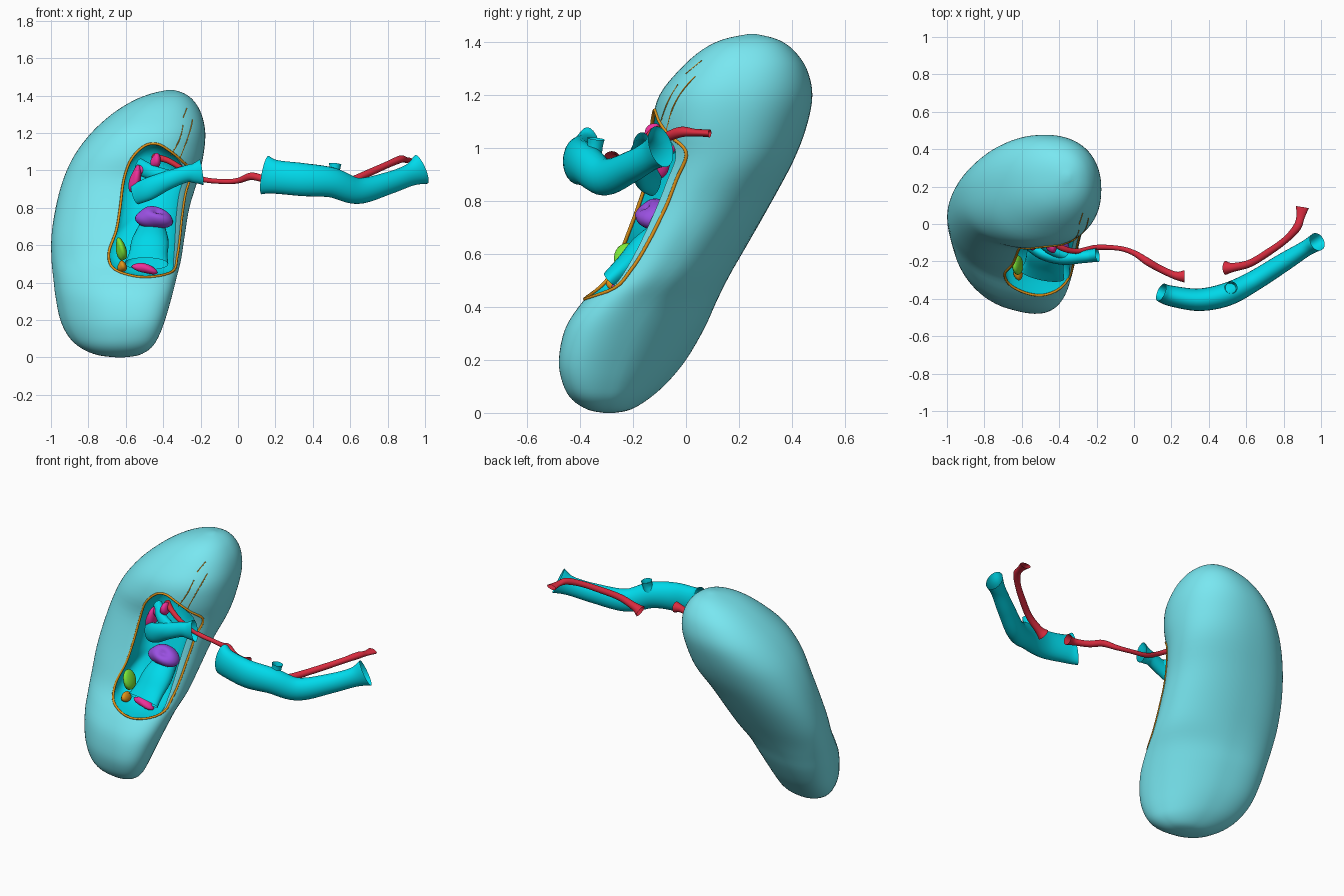
import bpy, bmesh, math
from mathutils import Vector
from mathutils.bvhtree import BVHTree


def material(name, rgb):
    m = bpy.data.materials.new(name)
    m.diffuse_color = (*rgb, 1)
    return m


SHELL = material("shell", (0.19, 0.80, 0.88))
CYAN = material("cyan", (0.0, 0.70, 0.83))
RED = material("red", (0.70, 0.025, 0.05))
ORANGE = material("orange", (0.75, 0.30, 0.01))
GREEN = material("green", (0.20, 0.80, 0.04))
PINK = material("pink", (0.85, 0.03, 0.32))
PURPLE = material("purple", (0.32, 0.08, 0.75))


def spline(rows, n, closed=False):
    """Catmull-Rom interpolation through rows of any width."""
    out, c = [], len(rows)
    for i in range(c if closed else c - 1):
        p = [rows[(i + k) % c] if closed else rows[min(max(i + k, 0), c - 1)] for k in (-1, 0, 1, 2)]
        for s in range(n):
            t = s / n
            out.append([0.5 * (2 * b + (d - a) * t + (2 * a - 5 * b + 4 * d - e) * t * t
                               + (3 * b - a - 3 * d + e) * t ** 3) for a, b, d, e in zip(*p)])
    if not closed:
        out.append(list(rows[-1]))
    return out


def loft(name, rings, mats, caps=True):
    bm = bmesh.new()
    vs = [[bm.verts.new(co) for co in r] for r in rings]
    n = len(rings[0])
    for a, b in zip(vs, vs[1:]):
        for i in range(n):
            bm.faces.new((a[i], a[(i + 1) % n], b[(i + 1) % n], b[i]))
    if caps:
        bm.faces.new(vs[0])
        bm.faces.new(vs[-1])
    bmesh.ops.recalc_face_normals(bm, faces=bm.faces)
    me = bpy.data.meshes.new(name)
    bm.to_mesh(me)
    bm.free()
    ob = bpy.data.objects.new(name, me)
    bpy.context.collection.objects.link(ob)
    for m in mats:
        me.materials.append(m)
    return ob


def smooth(ob, deg=50):
    bpy.ops.object.select_all(action='DESELECT')
    bpy.context.view_layer.objects.active = ob
    ob.select_set(True)
    bpy.ops.object.shade_smooth_by_angle(angle=math.radians(deg))


def tube(name, rows, mat, ref=(0, 0, 1), n=6, sides=24):
    """Open tube; rows are x, y, z, side radius, up radius."""
    pts = spline(rows, n)
    rings = []
    for i, p in enumerate(pts):
        a, b = pts[max(i - 1, 0)], pts[min(i + 1, len(pts) - 1)]
        t = (Vector(b[:3]) - Vector(a[:3])).normalized()
        side = t.cross(Vector(ref)).normalized()
        up = side.cross(t)
        rings.append([Vector(p[:3]) + side * p[3] * math.cos(k * math.tau / sides)
                      + up * p[4] * math.sin(k * math.tau / sides) for k in range(sides)])
    ob = loft(name, rings, [mat], caps=False)
    smooth(ob)
    return ob


def blob(name, loc, size, rot, mat, dent=0.0):
    bpy.ops.mesh.primitive_uv_sphere_add(segments=28, ring_count=16, location=loc, rotation=rot)
    ob = bpy.context.object
    ob.name = name
    for v in ob.data.vertices:
        c = v.co.copy()
        f = 1 + 0.10 * math.sin(3 * c.x + 2 * c.z) - dent * math.exp(-7 * (c - Vector((0.2, -0.6, 0.75))).length_squared)
        v.co = Vector((c.x * size[0], c.y * size[1], c.z * size[2])) * f
    ob.data.materials.append(mat)
    smooth(ob, 80)


# kidney body: z, x range, y range, skew
sections = [
    (0.0, -0.65, -0.61, -0.31, -0.27, -0.4), (0.012, -0.75, -0.53, -0.37, -0.21, -0.4),
    (0.05, -0.84, -0.465, -0.43, -0.145, -0.45), (0.11, -0.905, -0.425, -0.465, -0.075, -0.5),
    (0.2, -0.95, -0.39, -0.48, 0.0, -0.5), (0.32, -0.975, -0.355, -0.455, 0.07, -0.45),
    (0.42, -0.987, -0.33, -0.39, 0.115, -0.4), (0.52, -0.997, -0.305, -0.30, 0.165, -0.3),
    (0.65, -0.997, -0.285, -0.235, 0.24, -0.2), (0.8, -0.975, -0.26, -0.175, 0.325, -0.1),
    (0.95, -0.935, -0.215, -0.13, 0.405, 0.0), (1.08, -0.875, -0.185, -0.13, 0.455, 0.0),
    (1.2, -0.785, -0.175, -0.10, 0.477, 0.0), (1.3, -0.675, -0.195, -0.02, 0.455, 0.0),
    (1.37, -0.565, -0.235, 0.06, 0.405, 0.0), (1.41, -0.465, -0.285, 0.14, 0.345, 0.0),
    (1.43, -0.375, -0.345, 0.235, 0.265, 0.0)]


def power(v):
    return math.copysign(abs(v) ** 0.9, v)


rings = []
for z, x0, x1, y0, y1, ph in spline(sections, 4):
    rings.append([((x0 + x1) / 2 + (x1 - x0) / 2 * power(math.cos(t)),
                   (y0 + y1) / 2 + (y1 - y0) / 2 * power(math.sin(t + ph)), z)
                  for t in [k * math.tau / 80 for k in range(80)]])
kidney = loft("kidney_body", rings, [SHELL, CYAN])

# opening outline in the front view (x, z)
outline = spline([(-0.43, 1.14), (-0.5, 1.13), (-0.57, 1.06), (-0.61, 0.95), (-0.63, 0.8), (-0.65, 0.68),
                  (-0.69, 0.56), (-0.67, 0.48), (-0.58, 0.44), (-0.47, 0.43), (-0.35, 0.46), (-0.325, 0.54),
                  (-0.31, 0.65), (-0.30, 0.75), (-0.28, 0.88), (-0.25, 0.99), (-0.3, 1.05), (-0.36, 1.1)], 5, True)
bm = bmesh.new()
bm.from_mesh(kidney.data)
tree = BVHTree.FromBMesh(bm)
bm.free()


def on_surface(origin, direction):
    hit = tree.ray_cast(Vector(origin), Vector(direction))[0]
    return hit if hit else tree.find_nearest(Vector(origin))[0]


# orange rim of the opening
rim = [on_surface((x, -2, z), (0, 1, 0)) for x, z in outline]
tube("opening_rim", [(*p, 0.007, 0.007) for p in rim + rim[:2]], ORANGE, ref=(0, 1, 0), n=1, sides=8)

# orange streaks on the upper inner side
for i, path in enumerate([[(-0.075, 1.06), (-0.05, 1.15), (-0.01, 1.22), (0.035, 1.27)],
                          [(-0.1, 1.08), (-0.07, 1.17), (-0.03, 1.24)], [(0.0, 1.28), (0.06, 1.33)]]):
    tube(f"streak_{i}", [(*on_surface((1, y, z), (-1, 0, 0)), 0.003, 0.003) for y, z in path], ORANGE, sides=6)

# hollow behind the opening
cx, cz = -0.46, 0.78
cut_rings = []
for s, d in [(1, -0.5), (1, 0.0), (0.98, 0.06), (0.93, 0.12), (0.8, 0.17), (0.55, 0.2), (0.2, 0.21)]:
    ring = []
    for x, z in outline:
        px, pz = cx + (x - cx) * s, cz + (z - cz) * s
        ring.append((px - max(d, 0) * 0.25, -0.30 + 0.34 * (pz - 0.5) + d, pz))
    cut_rings.append(ring)
cutter = loft("cavity_cutter", cut_rings, [SHELL, CYAN])
for p in cutter.data.polygons:
    p.material_index = 1
cutter.hide_render = True
mod = kidney.modifiers.new("cavity", 'BOOLEAN')
mod.operation, mod.solver, mod.object = 'DIFFERENCE', 'EXACT', cutter
bpy.context.view_layer.objects.active = kidney
bpy.ops.object.modifier_apply(modifier="cavity")
bpy.data.objects.remove(cutter)
smooth(kidney, 45)

# outer vein with its small side stub
tube("outer_vein", [(0.145, -0.365, 0.975, 0.05, 0.105), (0.2, -0.385, 0.965, 0.055, 0.09),
                    (0.35, -0.405, 0.95, 0.06, 0.088), (0.5, -0.375, 0.935, 0.062, 0.08),
                    (0.64, -0.305, 0.89, 0.055, 0.07), (0.8, -0.205, 0.93, 0.05, 0.06),
                    (0.92, -0.13, 0.975, 0.043, 0.06), (0.98, -0.095, 1.005, 0.05, 0.085)], CYAN)
tube("vein_stub", [(0.5, -0.36, 0.95, 0.045, 0.045), (0.515, -0.345, 1.0, 0.03, 0.03),
                   (0.52, -0.34, 1.035, 0.033, 0.033)], CYAN, ref=(0, 1, 0))

# inner vein with a forked root
tube("inner_vein", [(-0.55, -0.12, 0.87, 0.03, 0.055), (-0.48, -0.16, 0.9, 0.035, 0.06),
                    (-0.38, -0.18, 0.945, 0.038, 0.05), (-0.28, -0.175, 0.98, 0.035, 0.045),
                    (-0.23, -0.17, 0.985, 0.035, 0.055), (-0.195, -0.165, 0.99, 0.038, 0.07)], CYAN)
tube("inner_vein_branch", [(-0.36, -0.17, 0.96, 0.03, 0.04), (-0.45, -0.13, 0.985, 0.03, 0.04),
                           (-0.53, -0.06, 1.02, 0.03, 0.045)], CYAN)

# lower flared cup in the hollow
tube("lower_cup", [(-0.46, -0.06, 0.7, 0.07, 0.05), (-0.47, -0.15, 0.62, 0.1, 0.06),
                   (-0.48, -0.22, 0.55, 0.105, 0.05), (-0.49, -0.27, 0.5, 0.12, 0.045)], CYAN)

# arteries
tube("inner_artery", [(-0.45, -0.08, 1.07, 0.02, 0.02), (-0.38, -0.13, 1.055, 0.016, 0.016),
                      (-0.3, -0.145, 1.01, 0.014, 0.014), (-0.2, -0.125, 0.955, 0.014, 0.014),
                      (-0.08, -0.13, 0.94, 0.013, 0.013), (0.0, -0.155, 0.945, 0.015, 0.015),
                      (0.07, -0.2, 0.968, 0.02, 0.02), (0.14, -0.24, 0.955, 0.019, 0.019),
                      (0.22, -0.275, 0.955, 0.021, 0.021), (0.27, -0.28, 0.955, 0.033, 0.033)], RED)
tube("outer_artery", [(0.49, -0.235, 0.885, 0.037, 0.037), (0.53, -0.232, 0.905, 0.024, 0.024),
                      (0.62, -0.21, 0.95, 0.02, 0.02), (0.72, -0.15, 0.995, 0.019, 0.019),
                      (0.81, -0.085, 1.035, 0.018, 0.018), (0.87, -0.02, 1.06, 0.022, 0.02),
                      (0.89, 0.035, 1.058, 0.022, 0.014), (0.9, 0.09, 1.055, 0.035, 0.015)], RED)

# coloured pieces seen inside the hollow
blob("purple_piece", (-0.45, -0.12, 0.745), (0.1, 0.07, 0.058), (0, 0.1, 0), PURPLE, 0.5)
blob("green_piece", (-0.625, -0.22, 0.575), (0.028, 0.05, 0.062), (0, -0.2, 0), GREEN)
for i, (loc, size) in enumerate([((-0.55, -0.1, 0.95), (0.03, 0.04, 0.075)),
                                 ((-0.44, -0.12, 1.05), (0.027, 0.035, 0.04)),
                                 ((-0.52, -0.08, 1.0), (0.035, 0.04, 0.03)),
                                 ((-0.5, -0.25, 0.475), (0.07, 0.03, 0.025))]):
    blob(f"pink_piece_{i}", loc, size, (0, 0.25, 0), PINK)
blob("orange_piece", (-0.62, -0.26, 0.485), (0.025, 0.04, 0.03), (0, 0, 0), ORANGE)
